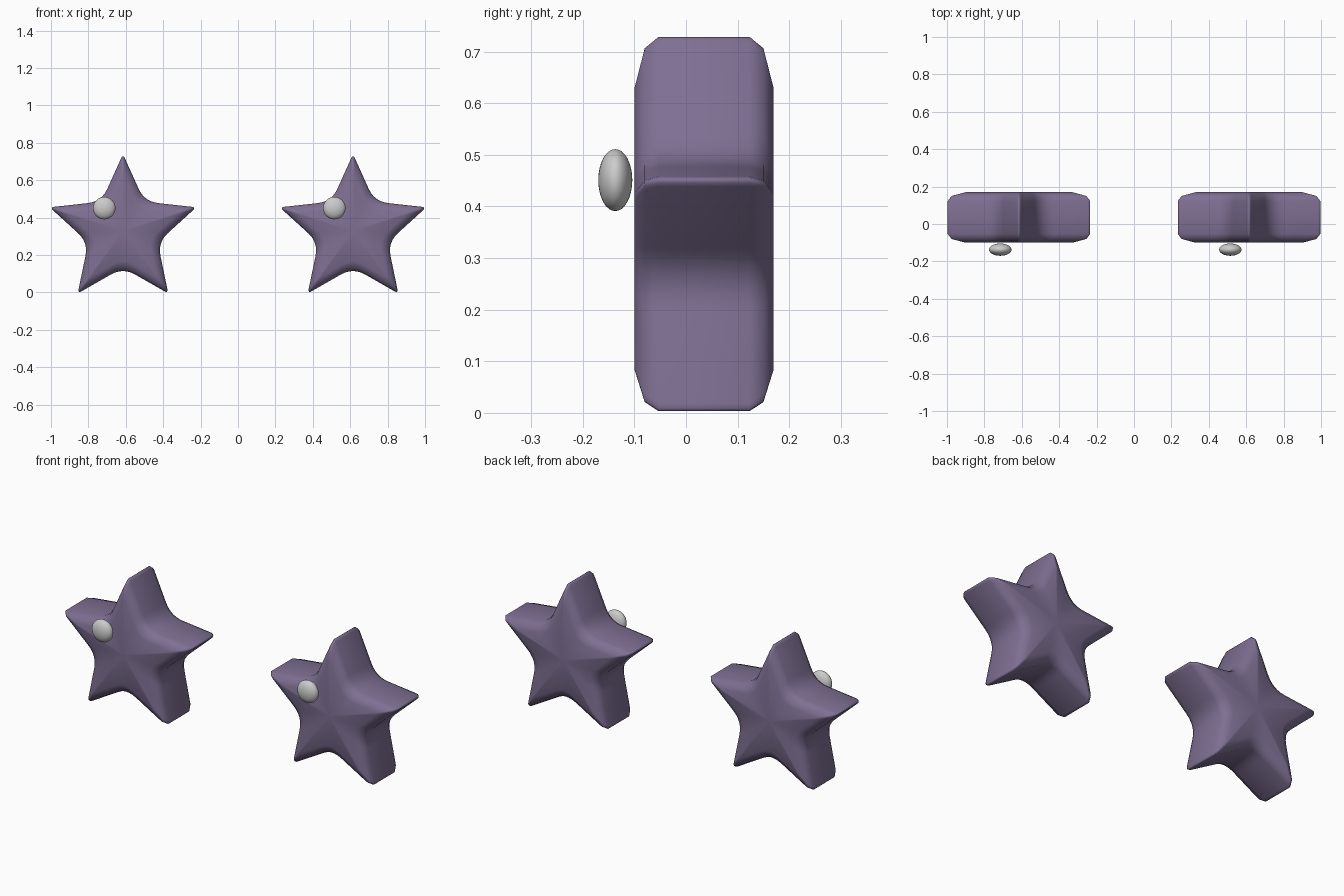
import bpy, bmesh, math
from mathutils import Vector

if "Cube" in bpy.data.objects:
    bpy.data.objects.remove(bpy.data.objects["Cube"])

TIP, VALLEY = 0.412, 0.195      # sharp star radii before rounding
CENTRE_Y, CENTRE_Z = 0.035, 0.328

purple = bpy.data.materials.new("purple")
purple.diffuse_color = (0.21, 0.16, 0.29, 1)
purple.use_nodes = True
purple.node_tree.nodes["Principled BSDF"].inputs["Base Color"].default_value = purple.diffuse_color


def star_outline():
    """Five-pointed star in x/z with softened tips and valleys."""
    sharp = []
    for i in range(10):
        a = i * math.pi / 5
        r = VALLEY if i % 2 else TIP
        sharp.append(Vector((r * math.sin(a), r * math.cos(a))))
    pts = []
    for i, p in enumerate(sharp):
        d, n = (0.075, 6) if i % 2 else (0.025, 4)
        a = p + (sharp[i - 1] - p).normalized() * d
        b = p + (sharp[(i + 1) % 10] - p).normalized() * d
        for k in range(n + 1):
            t = k / n
            pts.append(a * (1 - t) ** 2 + p * 2 * t * (1 - t) + b * t * t)
    return pts


def make_star(name, x):
    bm = bmesh.new()
    outline = star_outline()
    # (depth, scale) rings give the chamfered rim on both faces
    rim = [(0.135, 0.75), (0.115, 0.945), (0.088, 1.0)]
    layers = [(-y, s) for y, s in rim] + [(y, s) for y, s in reversed(rim)]
    rings = [[bm.verts.new((p.x * s, y, p.y * s)) for p in outline] for y, s in layers]
    n = len(outline)
    for a, b in zip(rings, rings[1:]):
        for i in range(n):
            j = (i + 1) % n
            bm.faces.new((a[i], a[j], b[j], b[i]))
    # front and back faces fan out from the middle
    for ring, y in ((rings[0], -0.135), (rings[-1], 0.135)):
        mid = bm.verts.new((0, y, 0))
        for i in range(n):
            bm.faces.new((ring[i], ring[(i + 1) % n], mid))
    bmesh.ops.recalc_face_normals(bm, faces=bm.faces)
    for f in bm.faces:
        f.smooth = True
    me = bpy.data.meshes.new(name)
    bm.to_mesh(me)
    bm.free()
    me.materials.append(purple)
    ob = bpy.data.objects.new(name, me)
    ob.location = (x, CENTRE_Y, CENTRE_Z)
    bpy.context.collection.objects.link(ob)


def make_stud(name, x):
    bpy.ops.mesh.primitive_uv_sphere_add(segments=32, ring_count=16, radius=1,
                                         location=(x, -0.137, 0.451))
    ob = bpy.context.object
    ob.name = name
    ob.scale = (0.06, 0.033, 0.06)
    bpy.ops.object.shade_smooth()


# Pair of stars, each with a small flattened stud on the front
for side, x in (("left", -0.615), ("right", 0.615)):
    make_star(side + "_star", x)
    make_stud(side + "_stud", x - 0.1)
